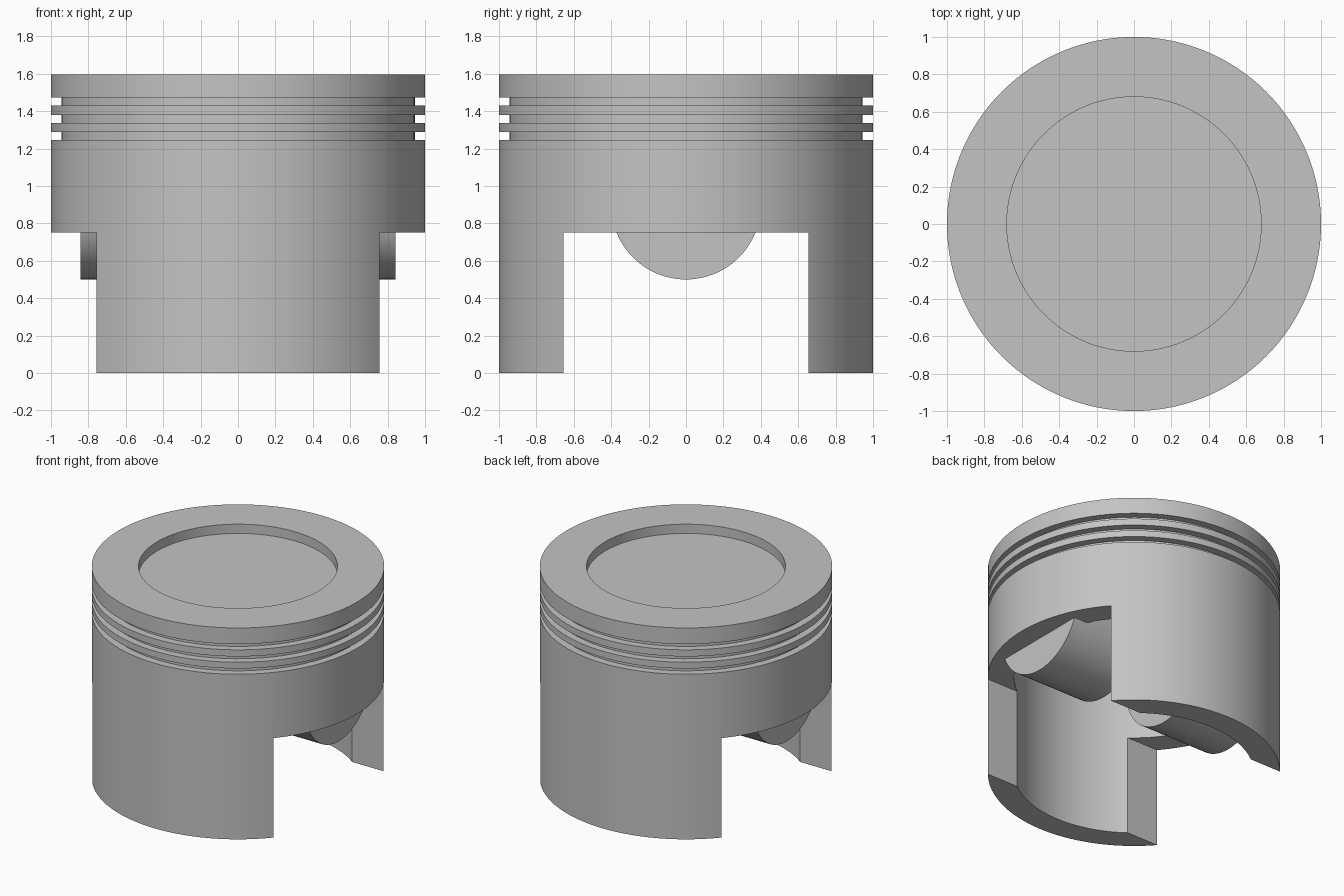
import bpy, bmesh, math
from mathutils import Matrix, Vector

if "Cube" in bpy.data.objects:
    bpy.data.objects.remove(bpy.data.objects["Cube"])

SEGMENTS = 128
TOP = 1.595           # crown height
SLOT_Z = 0.75         # underside of the side cutaways
SLOT_Y = 0.655        # half width of the side cutaways
BORE_R, BORE_TOP = 0.82, 1.30

metal = bpy.data.materials.new("grey_metal")
metal.diffuse_color = (0.55, 0.55, 0.55, 1)
metal.use_nodes = True
metal.node_tree.nodes["Principled BSDF"].inputs["Base Color"].default_value = metal.diffuse_color


def make_object(name, bm):
    bmesh.ops.recalc_face_normals(bm, faces=bm.faces)
    mesh = bpy.data.meshes.new(name)
    bm.to_mesh(mesh)
    bm.free()
    mesh.materials.append(metal)
    obj = bpy.data.objects.new(name, mesh)
    bpy.context.collection.objects.link(obj)
    return obj


def activate(obj):
    bpy.ops.object.select_all(action='DESELECT')
    obj.select_set(True)
    bpy.context.view_layer.objects.active = obj


def smooth(obj):
    activate(obj)
    bpy.ops.object.shade_smooth_by_angle(angle=math.radians(30))


# Lathe profile (radius, height): dished crown, ring grooves, skirt, hollow inside
profile = [(0, TOP - 0.07), (0.68, TOP - 0.07), (0.68, TOP), (1, TOP)]
for high, low in ((1.473, 1.43), (1.38, 1.337), (1.289, 1.246)):
    profile += [(1, high), (0.945, high), (0.945, low), (1, low)]
profile += [(1, 0), (BORE_R, 0), (BORE_R, BORE_TOP), (0, BORE_TOP)]

bm = bmesh.new()
verts = [bm.verts.new((r, 0, z)) for r, z in profile]
edges = [bm.edges.new(pair) for pair in zip(verts, verts[1:])]
bmesh.ops.spin(bm, geom=verts + edges, cent=(0, 0, 0), axis=(0, 0, 1),
               angle=math.tau, steps=SEGMENTS, use_duplicate=False)
bmesh.ops.remove_doubles(bm, verts=bm.verts, dist=1e-4)
body = make_object("piston_body", bm)

# Side cutaways that leave a front and a back skirt
bm = bmesh.new()
bmesh.ops.create_cube(bm, size=1, matrix=Matrix.Translation((0, 0, SLOT_Z - 0.75))
                      @ Matrix.Diagonal(Vector((3, 2 * SLOT_Y, 1.5, 1))))
cutter = make_object("skirt_cutter", bm)
cutter.hide_render = True
cut = body.modifiers.new("side_cutaways", 'BOOLEAN')
cut.operation = 'DIFFERENCE'
cut.solver = 'EXACT'
cut.object = cutter
activate(body)
bpy.ops.object.modifier_apply(modifier=cut.name)
bpy.data.objects.remove(cutter)
smooth(body)

# Pin bosses on both sides of the hollow
for side, name in ((-1, "left_pin_boss"), (1, "right_pin_boss")):
    bm = bmesh.new()
    bmesh.ops.create_cone(bm, cap_ends=True, segments=96, radius1=0.4, radius2=0.4,
                          depth=0.575, matrix=Matrix.Translation((side * 0.555, 0, 0.9))
                          @ Matrix.Rotation(math.pi / 2, 4, 'Y'))
    smooth(make_object(name, bm))
